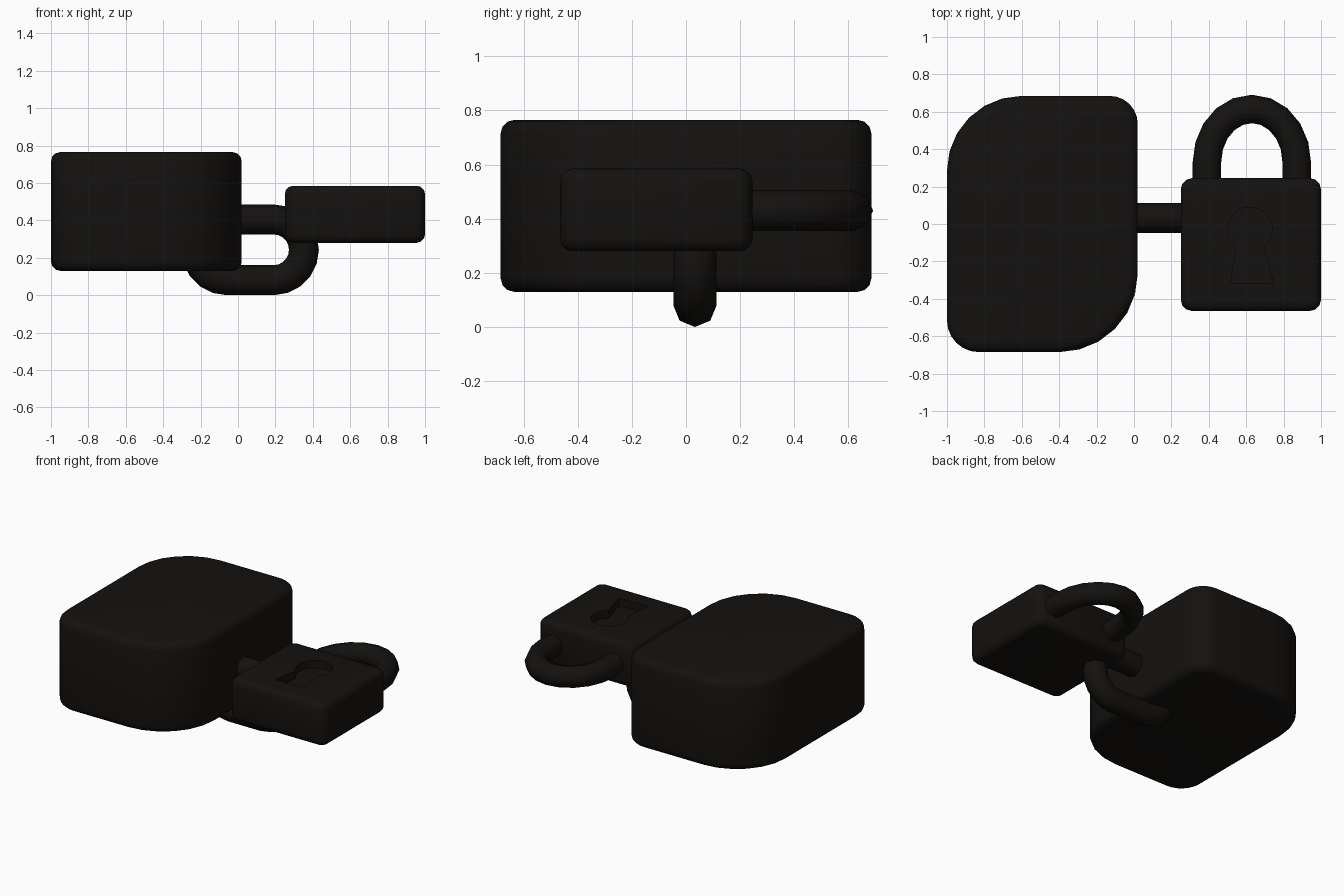
import bpy, bmesh
from math import sin, cos, pi, radians
from mathutils import Vector

if "Cube" in bpy.data.objects:
    bpy.data.objects.remove(bpy.data.objects["Cube"])

black = bpy.data.materials.new("black")
black.diffuse_color = (0.007, 0.006, 0.005, 1)
black.use_nodes = True
black.node_tree.nodes["Principled BSDF"].inputs["Base Color"].default_value = black.diffuse_color


def finish(name, bm):
    bmesh.ops.recalc_face_normals(bm, faces=bm.faces[:])
    me = bpy.data.meshes.new(name)
    bm.to_mesh(me)
    bm.free()
    ob = bpy.data.objects.new(name, me)
    bpy.context.collection.objects.link(ob)
    me.materials.append(black)
    return ob


def activate(ob):
    bpy.ops.object.select_all(action='DESELECT')
    ob.select_set(True)
    bpy.context.view_layer.objects.active = ob


def smooth(ob):
    activate(ob)
    bpy.ops.object.shade_smooth_by_angle(angle=radians(40))


def prism(name, pts, z0, z1, bevel=0):
    """Extruded outline with optionally rounded top and bottom rims."""
    bm = bmesh.new()
    base = bm.faces.new([bm.verts.new((x, y, z0)) for x, y in pts])
    ext = bmesh.ops.extrude_face_region(bm, geom=[base], use_keep_orig=True)
    up = [v for v in ext["geom"] if isinstance(v, bmesh.types.BMVert)]
    bmesh.ops.translate(bm, verts=up, vec=(0, 0, z1 - z0))
    bmesh.ops.recalc_face_normals(bm, faces=bm.faces[:])
    if bevel:
        rims = [e for e in bm.edges if abs(e.verts[0].co.z - e.verts[1].co.z) < 1e-5]
        bmesh.ops.bevel(bm, geom=rims, offset=bevel, segments=3, profile=0.5, affect='EDGES')
    return finish(name, bm)


def rounded_rect(x0, y0, x1, y1, radii, n):
    """Corner radii run counter-clockwise from the +x +y corner."""
    corners = [(x1, y1, -1, -1), (x0, y1, 1, -1), (x0, y0, 1, 1), (x1, y0, -1, 1)]
    return [(x + sx * r + r * cos((k + i / n) * pi / 2), y + sy * r + r * sin((k + i / n) * pi / 2))
            for k, ((x, y, sx, sy), r) in enumerate(zip(corners, radii)) for i in range(n + 1)]


def tube(name, path, u, v, origin, r, closed, sides=8):
    """Sweep a round section along a planar path in the u, v plane."""
    u, v, o = Vector(u), Vector(v), Vector(origin)
    w = u.cross(v)
    pts = [o + u * a + v * b for a, b in path]
    n = len(pts)
    bm = bmesh.new()
    rings = []
    for i, p in enumerate(pts):
        a = pts[(i - 1) % n] if closed or i else p
        b = pts[(i + 1) % n] if closed or i < n - 1 else p
        side = (b - a).normalized().cross(w)
        rings.append([bm.verts.new(p + r * (side * cos(2 * pi * k / sides) + w * sin(2 * pi * k / sides)))
                      for k in range(sides)])
    for i in range(n if closed else n - 1):
        a, b = rings[i], rings[(i + 1) % n]
        for k in range(sides):
            j = (k + 1) % sides
            bm.faces.new((a[k], a[j], b[j], b[k]))
    if not closed:
        bm.faces.new(rings[0])
        bm.faces.new(rings[-1])
    ob = finish(name, bm)
    activate(ob)
    bpy.ops.object.shade_smooth_by_angle(angle=radians(50))
    return ob


# Large leaf-shaped block: two big and two small rounded corners
smooth(prism("large_block", rounded_rect(-1, -0.685, 0.02, 0.685, (0.15, 0.4, 0.17, 0.42), 6),
             0.13, 0.765, 0.05))

# Padlock body with an engraved keyhole
lock = prism("padlock_body", rounded_rect(0.25, -0.465, 1.0, 0.245, (0.06,) * 4, 3), 0.28, 0.585, 0.045)
hole = [(0.515, -0.315), (0.745, -0.315), (0.695, -0.13)]
hole += [(0.62 + 0.12 * cos(radians(a)), -0.03 + 0.12 * sin(radians(a))) for a in range(-52, 233, 20)]
hole += [(0.547, -0.13)]
cutter = prism("keyhole_cutter", hole, 0.53, 0.7)
cutter.hide_render = True
mod = lock.modifiers.new("keyhole", 'BOOLEAN')
mod.operation = 'DIFFERENCE'
mod.solver = 'EXACT'
mod.object = cutter
activate(lock)
bpy.ops.object.modifier_apply(modifier=mod.name)
bpy.data.objects.remove(cutter)
smooth(lock)

# Padlock shackle
arch = [(0.24 * cos(pi * i / 10), 0.33 + 0.285 * sin(pi * i / 10)) for i in range(11)]
tube("padlock_shackle", [(0.24, 0.15)] + arch + [(-0.24, 0.15)],
     (1, 0, 0), (0, 1, 0), (0.63, 0, 0.43), 0.076, False)

# Connecting link: upright stadium-shaped ring through both blocks
R = 0.1625
link = [(0.19 + R * sin(pi * i / 10), -R * cos(pi * i / 10)) for i in range(11)]
link += [(-0.06 - R * sin(pi * i / 10), R * cos(pi * i / 10)) for i in range(11)]
tube("connecting_link", link, (1, 0, 0), (0, 0, 1), (0, 0.033, 0.2425), 0.08, True)
